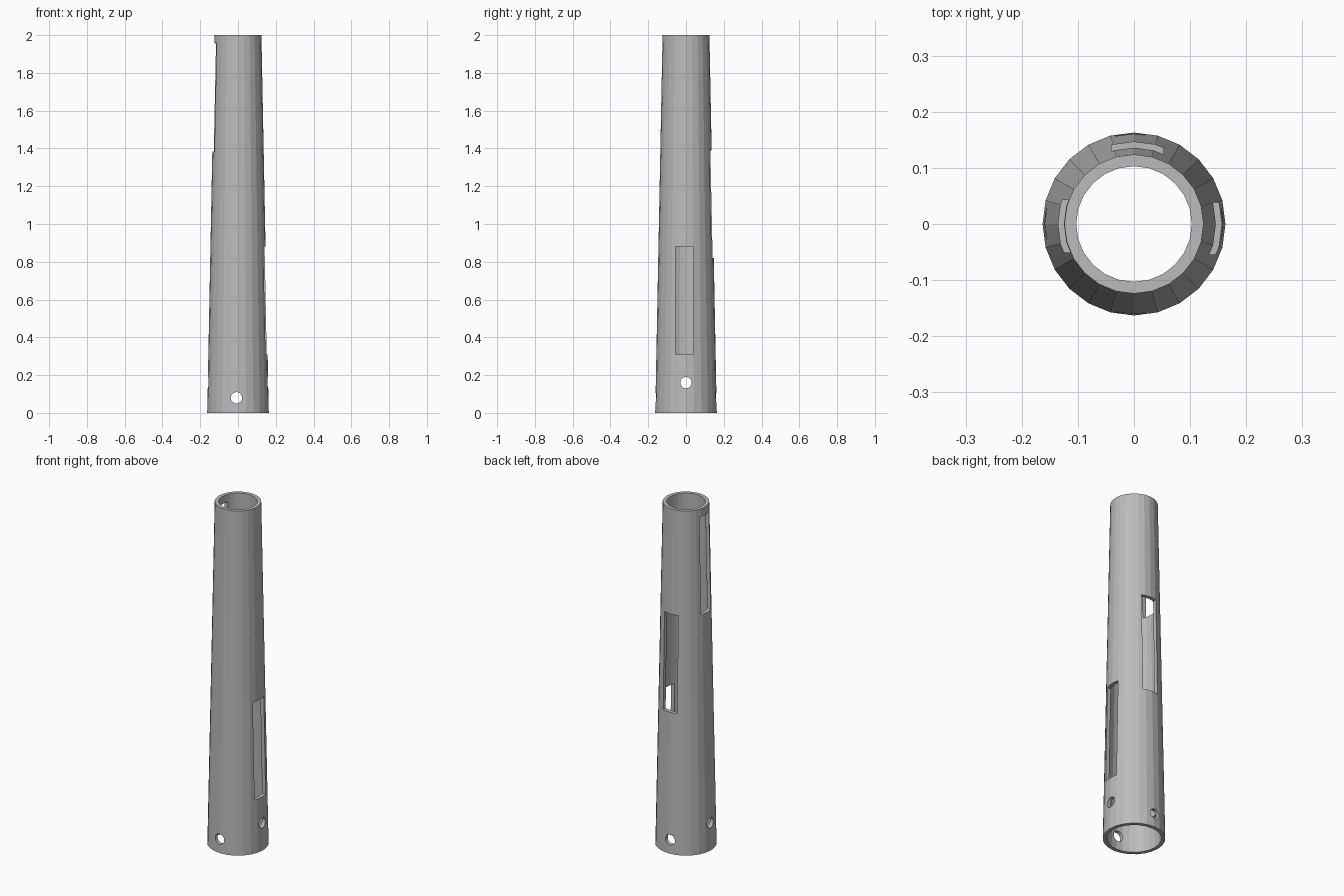
import bpy
import math

if "Cube" in bpy.data.objects:
    bpy.data.objects.remove(bpy.data.objects["Cube"])

SIDES, HEIGHT, WALL = 24, 2.0, 0.021
R_BOTTOM, R_TOP = 0.163, 0.124

grey = bpy.data.materials.new("plain grey")
grey.use_nodes = True
grey.diffuse_color = (0.5, 0.5, 0.5, 1)
grey.node_tree.nodes["Principled BSDF"].inputs["Base Color"].default_value = (0.5, 0.5, 0.5, 1)


def cone(name, r1, r2, z, depth):
    bpy.ops.mesh.primitive_cone_add(vertices=SIDES, radius1=r1, radius2=r2,
                                    depth=depth, location=(0, 0, z))
    ob = bpy.context.object
    ob.name = name
    return ob


def cut(target, cutter):
    """Subtract a cutter, apply it, and drop the cutter."""
    cutter.hide_render = True
    mod = target.modifiers.new("cut", 'BOOLEAN')
    mod.operation = 'DIFFERENCE'
    mod.solver = 'EXACT'
    mod.object = cutter
    bpy.context.view_layer.objects.active = target
    bpy.ops.object.modifier_apply(modifier=mod.name)
    bpy.data.objects.remove(cutter)


def slot(location, size):
    bpy.ops.mesh.primitive_cube_add(size=1, location=location)
    ob = bpy.context.object
    ob.name = "slot_cutter"
    ob.scale = size
    return ob


def bolt_hole(location, rotation):
    bpy.ops.mesh.primitive_cylinder_add(vertices=24, radius=0.03, depth=0.5,
                                        location=location, rotation=rotation)
    ob = bpy.context.object
    ob.name = "hole_cutter"
    return ob


# Tapered outer wall and matching bore
tube = cone("tapered_tube", R_BOTTOM, R_TOP, HEIGHT / 2, HEIGHT)
slope = (R_BOTTOM - R_TOP) / HEIGHT
over = 0.1
bore = cone("bore_cutter", R_BOTTOM - WALL + slope * over,
            R_TOP - WALL - slope * over, HEIGHT / 2, HEIGHT + 2 * over)
cut(tube, bore)

# Three tall windows stepping up around the tube
LENGTH, WIDTH, DEPTH = 0.57, 0.093, 0.12
cut(tube, slot((0.15, -0.008, 0.595), (DEPTH, WIDTH, LENGTH)))
cut(tube, slot((0.006, 0.15, 1.105), (WIDTH, DEPTH, LENGTH)))
cut(tube, slot((-0.15, -0.004, 1.67), (DEPTH, WIDTH, LENGTH)))

# Two pairs of cross holes near the base
cut(tube, bolt_hole((-0.008, 0, 0.08), (math.pi / 2, 0, 0)))
cut(tube, bolt_hole((0, 0, 0.16), (0, math.pi / 2, 0)))

tube.data.materials.clear()
tube.data.materials.append(grey)
for poly in tube.data.polygons:
    poly.material_index = 0
    poly.use_smooth = False
